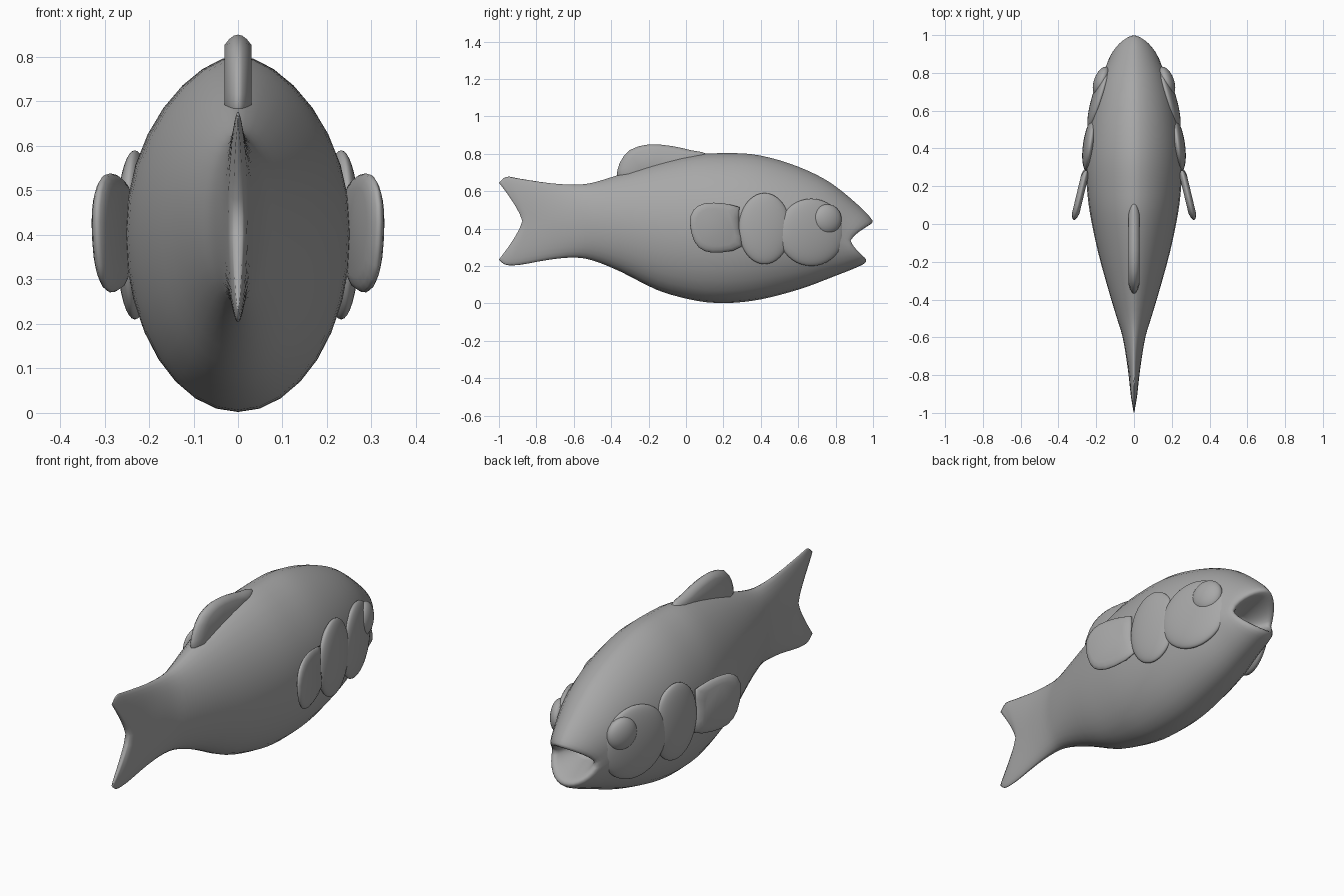
import bpy, bmesh, math
from mathutils import Vector

cube = bpy.data.objects.get("Cube")
if cube:
    bpy.data.objects.remove(cube, do_unlink=True)

grey = bpy.data.materials.new("plain grey")
grey.use_nodes = True
colour = (0.39, 0.39, 0.39, 1)
grey.diffuse_color = colour
grey.node_tree.nodes["Principled BSDF"].inputs["Base Color"].default_value = colour

SIDES = 32
STEPS = 3


def finish(name, bm):
    """Turn a bmesh into a smooth-shaded object."""
    bmesh.ops.recalc_face_normals(bm, faces=bm.faces)
    for face in bm.faces:
        face.smooth = True
    mesh = bpy.data.meshes.new(name)
    bm.to_mesh(mesh)
    bm.free()
    mesh.materials.append(grey)
    obj = bpy.data.objects.new(name, mesh)
    bpy.context.collection.objects.link(obj)
    return obj


def spline(a, b, c, d, t):
    """Catmull-Rom interpolation between b and c."""
    return 0.5 * (2 * b + (c - a) * t + (2 * a - 5 * b + 4 * c - d) * t ** 2
                  + (3 * b - a - 3 * c + d) * t ** 3)


def smooth_rows(rows, steps):
    """Insert in-between rows along a list of equal-length vectors."""
    result = []
    for i in range(len(rows) - 1):
        near = [rows[max(0, min(len(rows) - 1, i + k))] for k in (-1, 0, 1, 2)]
        for s in range(steps):
            result.append([spline(*v, s / steps) for v in zip(*near)])
    return result + [list(rows[-1])]


def section(top, bottom, width, mid_y, top_y, bottom_y):
    """One body ring; its top and bottom may lie ahead of or behind its sides."""
    points = []
    for i in range(SIDES):
        angle = 2 * math.pi * i / SIDES
        up, out = math.cos(angle), math.sin(angle)
        end_y = top_y if up > 0 else bottom_y
        y = mid_y + (end_y - mid_y) * abs(up) ** 1.3
        sharp = 1.2 if up > 0 else 1.0
        x = width * math.copysign(abs(out) ** sharp, out)
        points.append((x, y, (top + bottom) / 2 + up * (top - bottom) / 2))
    return points


def straight(y, top, bottom, width):
    return (top, bottom, width, y, y, y)


# Forked tail: top, bottom, half width, y of sides, top and bottom
tail = [
    (0.645, 0.235, 0.010, -0.875, -1.0, -1.0),
    (0.677, 0.207, 0.020, -0.86, -0.96, -0.965),
    (0.667, 0.206, 0.026, -0.82, -0.89, -0.89),
]
# Trunk: y, top, bottom, half width
trunk = [straight(*row) for row in (
    (-0.73, 0.643, 0.234, 0.038),
    (-0.6, 0.635, 0.245, 0.06),
    (-0.5, 0.645, 0.23, 0.09),
    (-0.35, 0.69, 0.17, 0.135),
    (-0.15, 0.75, 0.07, 0.19),
    (0.05, 0.795, 0.015, 0.232),
    (0.2, 0.803, 0.002, 0.25),
    (0.35, 0.798, 0.013, 0.253),
    (0.5, 0.765, 0.045, 0.24),
    (0.65, 0.71, 0.09, 0.212),
    (0.78, 0.64, 0.14, 0.172),
)]
# Lips and the hollow mouth behind them
mouth = [
    (0.535, 0.183, 0.15, 0.83, 0.91, 0.89),
    (0.46, 0.215, 0.128, 0.875, 0.985, 0.955),
    (0.425, 0.245, 0.105, 0.875, 0.99, 0.955),
    (0.395, 0.28, 0.085, 0.84, 0.89, 0.87),
    (0.37, 0.30, 0.05, 0.78, 0.79, 0.79),
]

# Body, lofted from tail tip to throat
bm = bmesh.new()
rings = [[bm.verts.new(p) for p in section(*row)]
         for row in smooth_rows(tail + trunk + mouth, STEPS)]
for a, b in zip(rings, rings[1:]):
    for i in range(SIDES):
        j = (i + 1) % SIDES
        bm.faces.new((a[i], a[j], b[j], b[i]))
for ring in (rings[0], rings[-1]):
    for i in range(SIDES // 2):
        corners = [ring[i], ring[i + 1], ring[-i - 1], ring[-i]]
        bm.faces.new(list(dict.fromkeys(corners)))
finish("body", bm)


def fin(name, outline, thickness, place):
    """Closed (y, z) outline, thick in the middle with a rounded rim."""
    loop = smooth_rows(outline + outline[:1], 2)[:-1]
    centre = [sum(v) / len(loop) for v in zip(*loop)]
    bm = bmesh.new()
    layers = []
    for k in range(-3, 4):
        slope = k / 3
        scale = 1 - 0.25 * slope ** 2
        layers.append([bm.verts.new(place(
            slope * thickness,
            centre[0] + (y - centre[0]) * scale,
            centre[1] + (z - centre[1]) * scale)) for y, z in loop])
    count = len(loop)
    for a, b in zip(layers, layers[1:]):
        for i in range(count):
            j = (i + 1) % count
            bm.faces.new((a[i], a[j], b[j], b[i]))
    bm.faces.new(layers[0])
    bm.faces.new(layers[-1])
    return finish(name, bm)


# Dorsal fin, rooted inside the back
dorsal = [(-0.37, 0.69), (-0.355, 0.75), (-0.3, 0.82), (-0.2, 0.85), (-0.08, 0.842),
          (0.03, 0.818), (0.12, 0.795), (0.1, 0.72), (-0.1, 0.66), (-0.32, 0.64)]
fin("dorsal_fin", dorsal, 0.03, lambda x, y, z: Vector((x, y, z)))

# Side fins, gill covers, cheeks and eyes
pectoral = [(0.285, 0.515), (0.2, 0.535), (0.1, 0.535), (0.04, 0.5), (0.02, 0.43),
            (0.045, 0.33), (0.1, 0.28), (0.19, 0.272), (0.3, 0.305), (0.285, 0.4)]


def bump(name, side, centre, radii, turn):
    """Flattened ball set into the side of the head."""
    bm = bmesh.new()
    bmesh.ops.create_uvsphere(bm, u_segments=32, v_segments=20, radius=1)
    obj = finish(name, bm)
    obj.location = (side * centre[0], centre[1], centre[2])
    obj.scale = radii
    obj.rotation_euler = (0, 0, side * math.radians(turn))


for side, label in ((1, "left"), (-1, "right")):
    fin(label + "_side_fin", pectoral, 0.02,
        lambda x, y, z: Vector((side * (0.25 + x + (0.3 - y) * 0.24), y, z)))
    bump(label + "_gill_cover", side, (0.232, 0.42, 0.40), (0.038, 0.14, 0.19), 8)
    bump(label + "_cheek", side, (0.18, 0.67, 0.38), (0.042, 0.185, 0.18), 17)
    bump(label + "_eye", side, (0.172, 0.755, 0.45), (0.04, 0.08, 0.08), 20)
